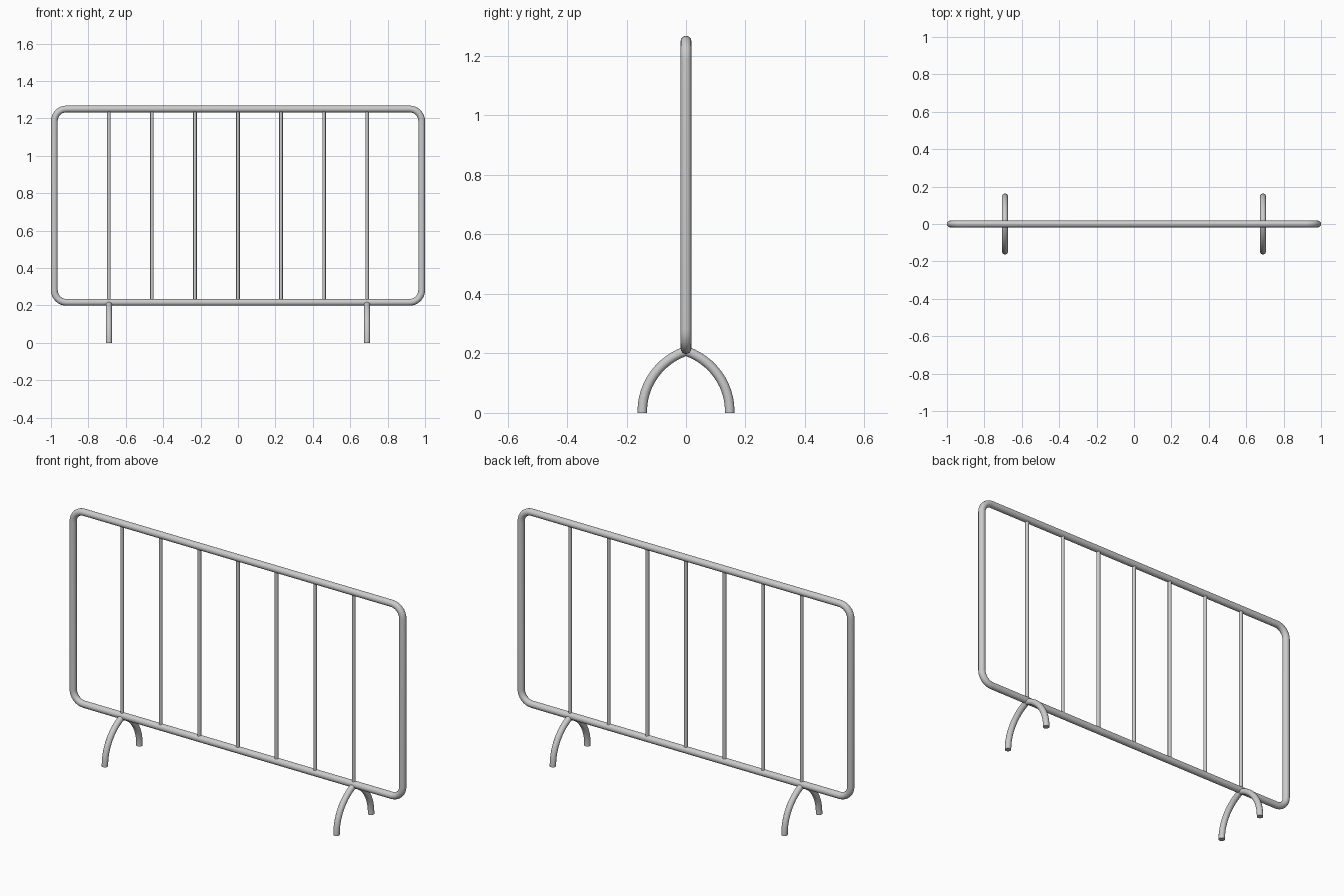
import bpy
from math import sin, cos, pi, atan2, hypot, radians

if "Cube" in bpy.data.objects:
    bpy.data.objects.remove(bpy.data.objects["Cube"])

FRAME_R, BAR_R, LEG_R = 0.018, 0.0095, 0.016
HALF_W, LOW, HIGH = 0.982, 0.216, 1.25
CORNER = 0.065


def tube(name, points, radius, cyclic=False, res=6):
    """Round pipe swept along a polyline, returned as a mesh object."""
    curve = bpy.data.curves.new(name, 'CURVE')
    curve.dimensions = '3D'
    curve.bevel_depth = radius
    curve.bevel_resolution = res
    curve.use_fill_caps = True
    spline = curve.splines.new('POLY')
    spline.points.add(len(points) - 1)
    for p, co in zip(spline.points, points):
        p.co = (*co, 1)
    spline.use_cyclic_u = cyclic
    obj = bpy.data.objects.new(name, curve)
    bpy.context.collection.objects.link(obj)
    bpy.ops.object.select_all(action='DESELECT')
    obj.select_set(True)
    bpy.context.view_layer.objects.active = obj
    bpy.ops.object.convert(target='MESH')
    bpy.ops.object.shade_smooth_by_angle(angle=radians(40))
    return bpy.context.object


# Outer frame: rounded rectangle loop
loop = []
cx = HALF_W - CORNER
for i, (x, z) in enumerate([(cx, HIGH - CORNER), (-cx, HIGH - CORNER),
                            (-cx, LOW + CORNER), (cx, LOW + CORNER)]):
    for k in range(9):
        a = (i + k / 8) * pi / 2
        loop.append((x + CORNER * cos(a), 0, z + CORNER * sin(a)))
tube("frame", loop, FRAME_R, cyclic=True)

# Seven upright bars
for i in range(-3, 4):
    tube(f"bar_{i + 4}", [(i * 0.23, 0, LOW), (i * 0.23, 0, HIGH)], BAR_R)

# Arched legs, front and back, under the outermost bars
FOOT_Y, TOP_Z, FOOT_Z, CENTRE = 0.147, 0.208, 0.008, -0.072
radius = FOOT_Y - CENTRE
rise = TOP_Z - FOOT_Z
start = atan2(rise, -CENTRE)
scale = rise / (radius * sin(start))
for side, x in (("left", -0.69), ("right", 0.69)):
    for face, s in (("front", -1), ("back", 1)):
        path = []
        for k in range(13):
            a = start * (1 - k / 12)
            y = CENTRE + radius * cos(a)
            # arc begins at the frame centre line
            y -= (CENTRE + radius * cos(start)) * (1 - k / 12)
            path.append((x, s * y, FOOT_Z + radius * sin(a) * scale))
        path.append((x, s * FOOT_Y, 0))
        tube(f"{face}_{side}_leg", path, LEG_R)
